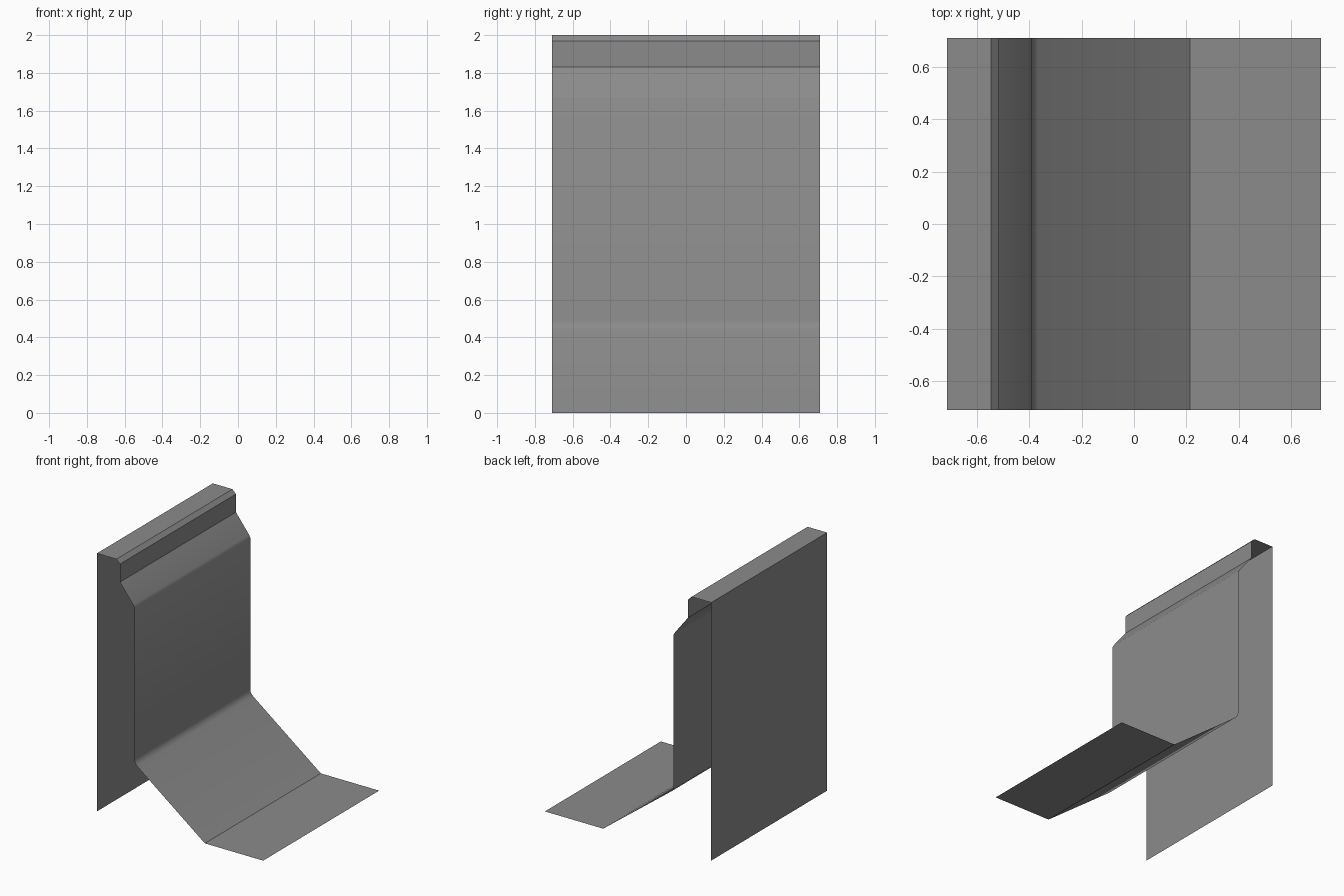
import bpy, bmesh

if "Cube" in bpy.data.objects:
    bpy.data.objects.remove(bpy.data.objects["Cube"])

HALF_WIDTH = 0.71

# Cross-section (x, z) of the folded sheet, from rear foot over the cap to front toe
# Third value: True where the fold is a crisp crease
profile = [
    (-0.713, 0.0, True), (-0.713, 2.0, True), (-0.545, 2.0, True),
    (-0.515, 1.97, True), (-0.515, 1.83, True),
    (-0.402, 1.685, False), (-0.392, 1.665, False),
    (-0.392, 0.49, False), (-0.386, 0.464, False), (-0.367, 0.442, False),
    (0.213, 0.0, True), (0.713, 0.0, True),
]

# Single grey material
grey = bpy.data.materials.new("mid grey")
grey.diffuse_color = (0.26, 0.26, 0.26, 1)
grey.use_nodes = True
grey.node_tree.nodes["Principled BSDF"].inputs["Base Color"].default_value = grey.diffuse_color

# Sweep the profile across y as one open thin sheet
bm = bmesh.new()
rows = [[bm.verts.new((x, y, z)) for y in (-HALF_WIDTH, HALF_WIDTH)]
        for x, z, _ in profile]
for (a0, a1), (b0, b1) in zip(rows, rows[1:]):
    bm.faces.new((a0, b0, b1, a1)).smooth = True
for (v0, v1), (_, _, crisp) in zip(rows, profile):
    bm.edges.get((v0, v1)).smooth = not crisp

mesh = bpy.data.meshes.new("folded_barrier_panel")
bm.to_mesh(mesh)
bm.free()
mesh.materials.append(grey)
panel = bpy.data.objects.new("folded_barrier_panel", mesh)
bpy.context.collection.objects.link(panel)
